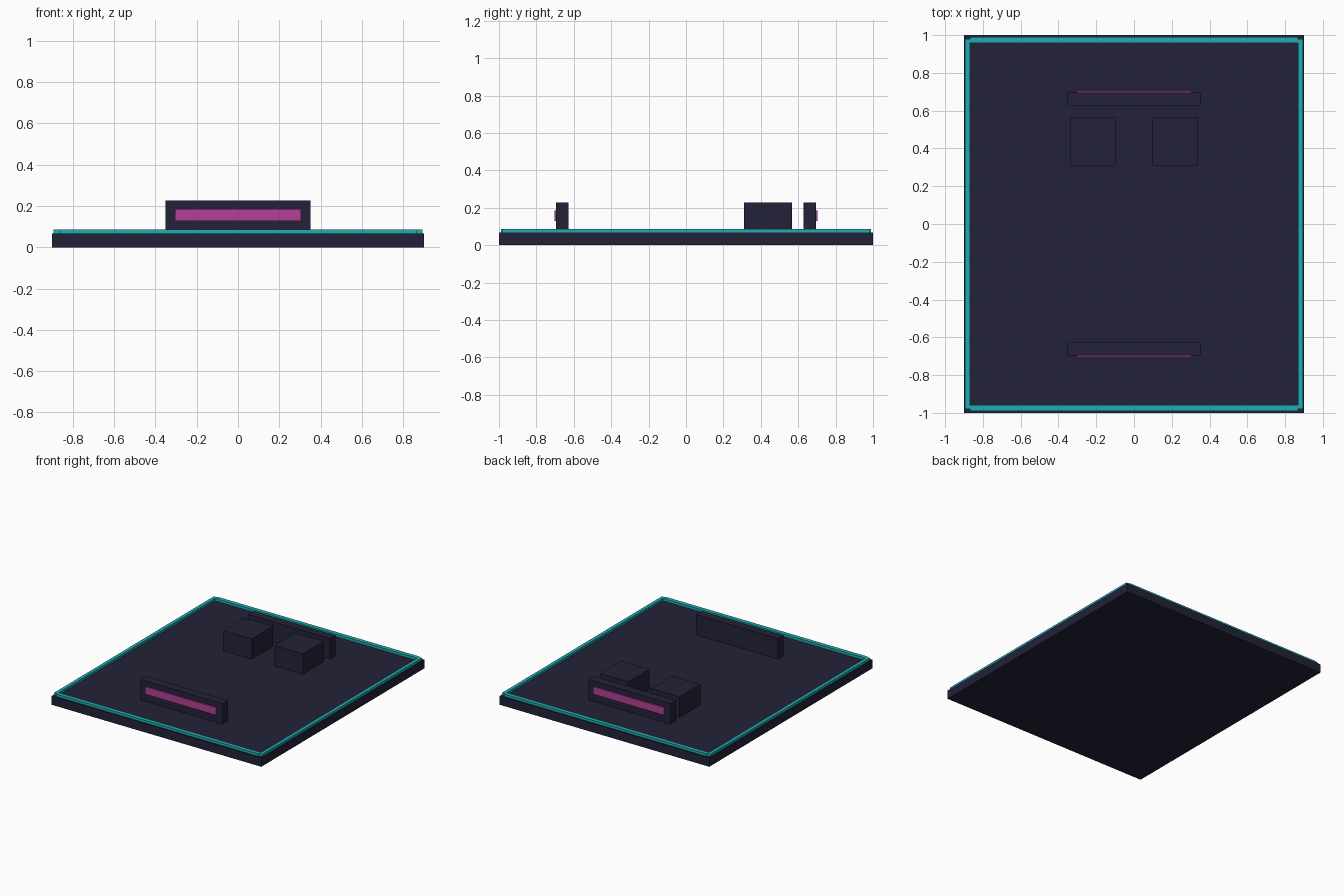
import bpy

cube = bpy.data.objects.get("Cube")
if cube:
    bpy.data.objects.remove(cube, do_unlink=True)


def material(name, rgb):
    mat = bpy.data.materials.new(name)
    mat.use_nodes = True
    color = (*rgb, 1.0)
    mat.diffuse_color = color
    mat.node_tree.nodes["Principled BSDF"].inputs["Base Color"].default_value = color
    return mat


navy = material("dark navy", (0.016, 0.016, 0.040))
teal = material("teal", (0.013, 0.42, 0.44))
magenta = material("magenta", (0.45, 0.05, 0.31))


def box(name, x, y, z, mat):
    """Box spanning the (low, high) range on each axis."""
    spans = (x, y, z)
    bpy.ops.mesh.primitive_cube_add(size=1, location=[sum(s) / 2 for s in spans])
    obj = bpy.context.object
    obj.name = name
    obj.scale = [abs(s[1] - s[0]) for s in spans]
    bpy.ops.object.transform_apply(location=False, rotation=False, scale=True)
    obj.data.materials.append(mat)
    return obj


floor, rim, top = 0.068, 0.087, 0.227

# Base slab
box("base_slab", (-0.9, 0.9), (-1, 1), (0, floor), navy)

# Front and back: edge strip, upright bar and its outward-facing panel
for side, s in (("front", -1), ("back", 1)):
    box(side + "_edge_strip", (-0.868, 0.868), (s * 0.957, s * 0.989), (floor, rim), teal)
    box(side + "_bar", (-0.352, 0.352), (s * 0.627, s * 0.695), (floor, top), navy)
    box(side + "_bar_panel", (-0.305, 0.305), (s * 0.695, s * 0.704), (0.128, 0.186), magenta)

# Left and right: edge strip and raised block
for side, s in (("right", -1), ("left", 1)):
    box(side + "_edge_strip", (s * 0.868, s * 0.894), (-0.98, 0.98), (floor, rim), teal)
    box(side + "_block", (s * 0.097, s * 0.34), (0.309, 0.567), (floor, top), navy)
